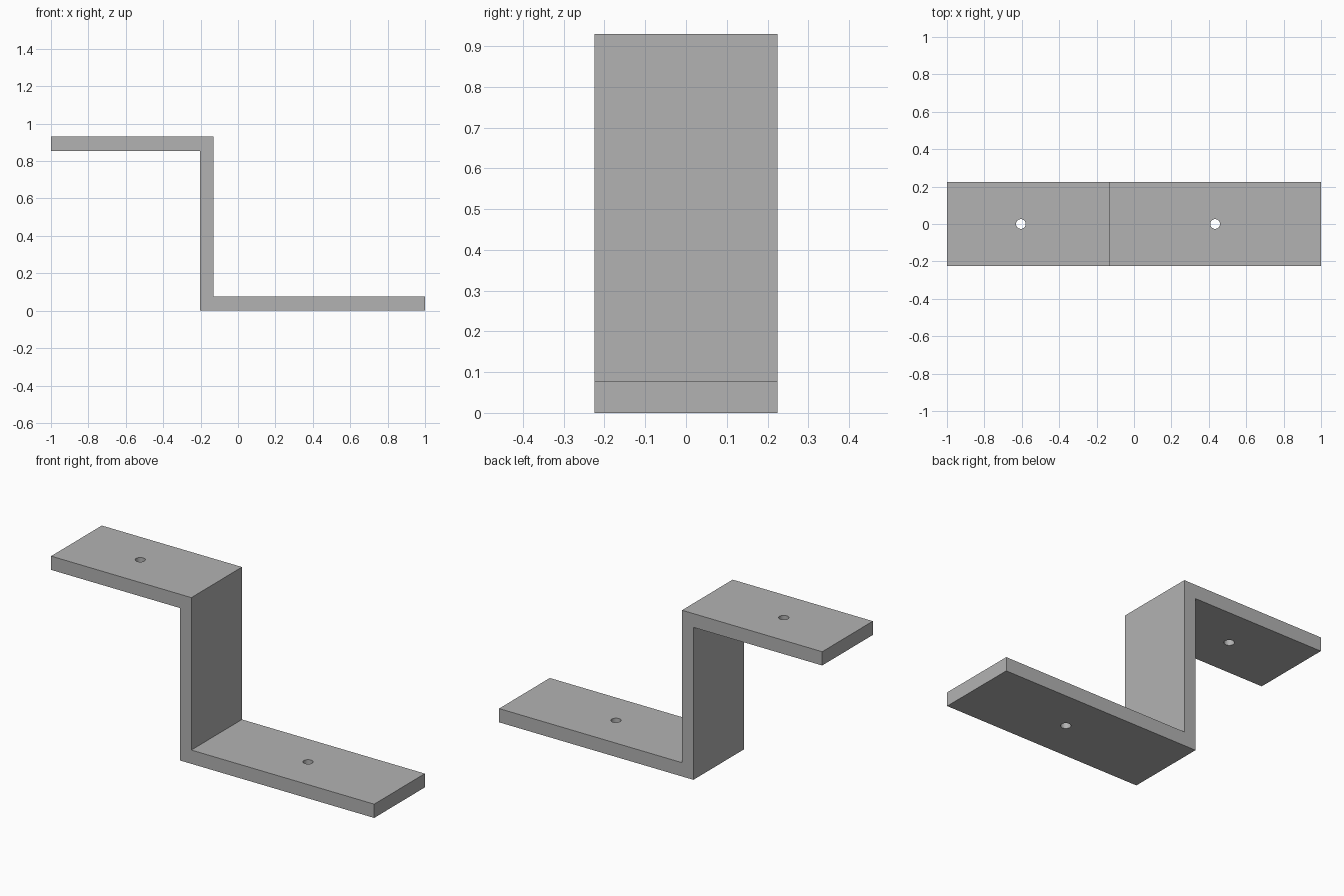
import bpy
import bmesh
from mathutils import Vector

cube = bpy.data.objects.get("Cube")
if cube:
    bpy.data.objects.remove(cube, do_unlink=True)

HALF_DEPTH = 0.224
HEIGHT = 0.93
THICK = 0.077
WALL_LEFT, WALL_RIGHT = -0.203, -0.132
HOLE_RADIUS = 0.026

# Grey metal
metal = bpy.data.materials.new("grey_metal")
metal.use_nodes = True
colour = (0.448, 0.448, 0.448, 1)
metal.diffuse_color = colour
metal.node_tree.nodes["Principled BSDF"].inputs["Base Color"].default_value = colour

# Z-shaped profile extruded along the depth
profile = [(-1, HEIGHT), (-1, HEIGHT - THICK), (WALL_LEFT, HEIGHT - THICK),
           (WALL_LEFT, 0), (1, 0), (1, THICK), (WALL_RIGHT, THICK),
           (WALL_RIGHT, HEIGHT)]
bm = bmesh.new()
face = bm.faces.new([bm.verts.new((x, -HALF_DEPTH, z)) for x, z in profile])
result = bmesh.ops.extrude_face_region(bm, geom=[face])
moved = [v for v in result["geom"] if isinstance(v, bmesh.types.BMVert)]
bmesh.ops.translate(bm, verts=moved, vec=Vector((0, 2 * HALF_DEPTH, 0)))
bmesh.ops.recalc_face_normals(bm, faces=bm.faces)
mesh = bpy.data.meshes.new("bracket")
bm.to_mesh(mesh)
bm.free()
mesh.materials.append(metal)
bracket = bpy.data.objects.new("bracket", mesh)
bpy.context.collection.objects.link(bracket)


def drill_hole(x, z):
    """Cut a round screw hole through a flange centred at x, z."""
    bpy.ops.mesh.primitive_cylinder_add(vertices=32, radius=HOLE_RADIUS,
                                        depth=3 * THICK, location=(x, 0, z))
    cutter = bpy.context.object
    cutter.name = "hole_cutter"
    cutter.hide_render = True
    cutter.data.materials.append(metal)
    mod = bracket.modifiers.new("screw_hole", "BOOLEAN")
    mod.operation = "DIFFERENCE"
    mod.solver = "EXACT"
    mod.object = cutter
    bpy.context.view_layer.objects.active = bracket
    bpy.ops.object.modifier_apply(modifier=mod.name)
    bpy.data.objects.remove(cutter, do_unlink=True)


# Screw holes in the upper and lower flanges
drill_hole(-0.605, HEIGHT - THICK / 2)
drill_hole(0.434, THICK / 2)

# Smooth hole walls, sharp bracket edges
bpy.ops.object.select_all(action="DESELECT")
bracket.select_set(True)
bpy.context.view_layer.objects.active = bracket
bpy.ops.object.shade_smooth_by_angle()
